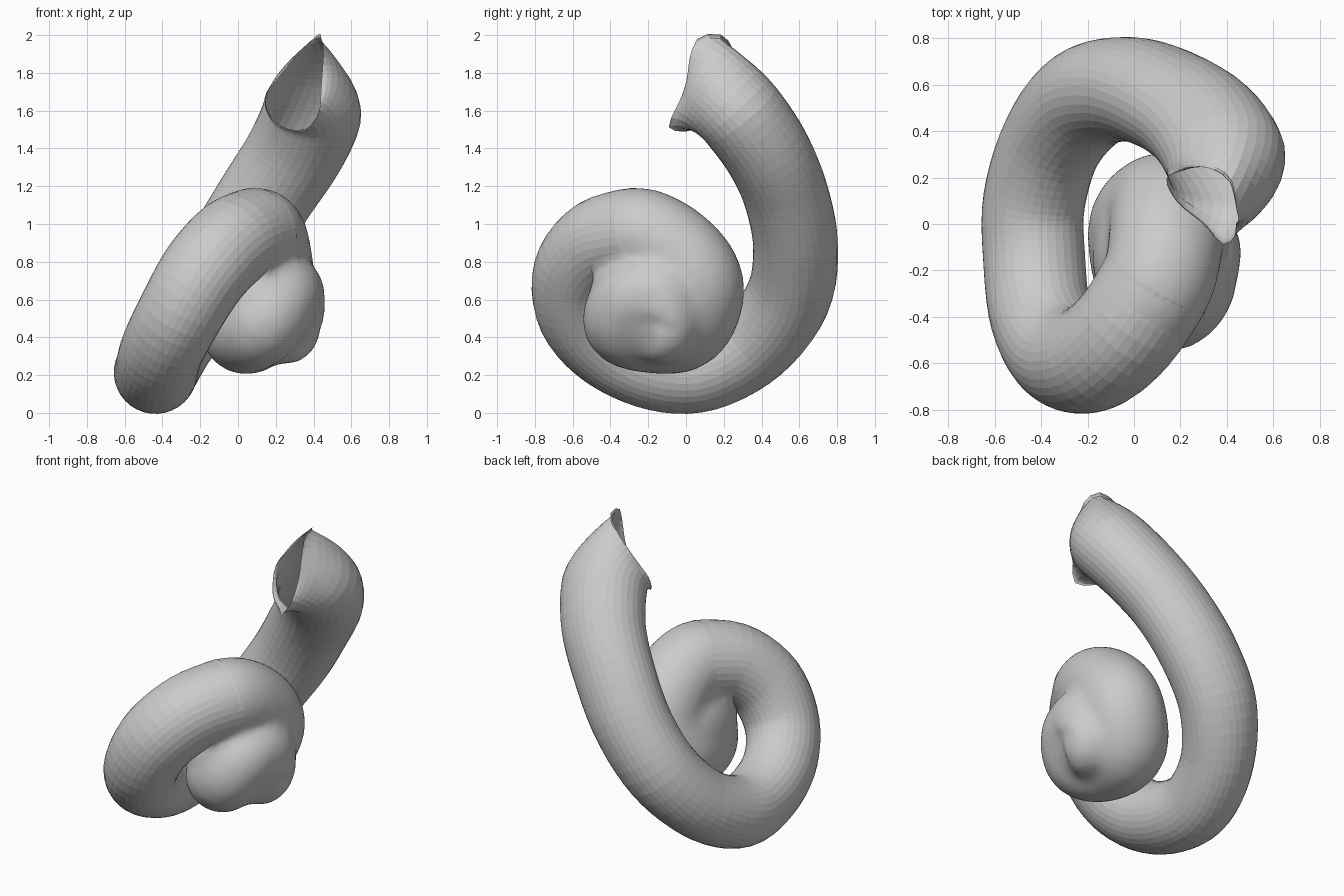
import bpy, bmesh, math
from mathutils import Vector, Matrix

if "Cube" in bpy.data.objects:
    bpy.data.objects.remove(bpy.data.objects["Cube"])

SIDES, STEPS = 36, 5

# Centre line from open mouth to curled tip: x, y, z, radius
PATH = [
    (0.32, 0.08, 1.74, .22), (0.38, 0.18, 1.69, .23), (0.39, 0.29, 1.58, .235),
    (0.30, 0.43, 1.38, .23), (0.15, 0.53, 1.15, .225), (-0.02, 0.58, 0.88, .225),
    (-0.20, 0.54, 0.61, .225), (-0.35, 0.36, 0.37, .22), (-0.43, 0.10, 0.23, .22),
    (-0.43, -0.15, 0.23, .22), (-0.40, -0.40, 0.34, .22), (-0.31, -0.56, 0.52, .225),
    (-0.18, -0.575, 0.74, .235), (-0.03, -0.45, 0.90, .24), (0.10, -0.25, 0.95, .245),
    (0.14, -0.05, 0.84, .25), (0.14, 0.05, 0.67, .26), (0.06, -0.02, 0.48, .26),
    (0.05, -0.20, 0.44, .23), (0.13, -0.33, 0.48, .22), (0.22, -0.28, 0.60, .21),
    (0.25, -0.14, 0.63, .21), (0.25, -0.13, 0.46, .21), (0.29, -0.22, 0.44, .15),
]

# Wavy mouth rim
RIM = [
    (0.14, 0.19, 1.66), (0.19, 0.09, 1.53), (0.30, 0.00, 1.49), (0.38, -0.09, 1.51),
    (0.43, -0.06, 1.60), (0.44, 0.00, 1.73), (0.45, 0.02, 1.88), (0.44, 0.07, 1.99),
    (0.42, 0.19, 2.00), (0.33, 0.25, 1.91), (0.21, 0.23, 1.77),
]


def spline(points, steps, closed=False):
    pts = [Vector(p) for p in points]
    n = len(pts)
    get = (lambda i: pts[i % n]) if closed else (lambda i: pts[max(0, min(n - 1, i))])
    out = []
    for i in range(n if closed else n - 1):
        a, b, c, d = (get(i + k) for k in (-1, 0, 1, 2))
        for s in range(steps):
            t = s / steps
            out.append(0.5 * (2 * b + (c - a) * t + (2 * a - 5 * b + 4 * c - d) * t * t
                              + (3 * b - a - 3 * c + d) * t ** 3))
    if not closed:
        out.append(pts[-1].copy())
    return out


def tube_rings(path):
    """Twist-free rings along a path, plus the frame of the first ring."""
    samples = spline(path, STEPS)
    centres = [Vector(s[:3]) for s in samples]
    rings, side, first = [], None, None
    for i, c in enumerate(centres):
        tan = (centres[min(i + 1, len(centres) - 1)] - centres[max(i - 1, 0)]).normalized()
        side = tan.orthogonal() if side is None else side
        side = (side - tan * side.dot(tan)).normalized()
        up = tan.cross(side)
        first = first or (side.copy(), up)
        rings.append([c + samples[i][3] * (math.cos(a) * side + math.sin(a) * up)
                      for a in (2 * math.pi * k / SIDES for k in range(SIDES))])
    return rings, first


def loft(name, rings, capped, extra=None):
    bm = bmesh.new()
    vs = [[bm.verts.new(p) for p in ring] for ring in rings]
    for r0, r1 in zip(vs, vs[1:]):
        for k in range(SIDES):
            n = (k + 1) % SIDES
            bm.faces.new((r0[k], r0[n], r1[n], r1[k]))
    if capped:
        bm.faces.new(vs[0][::-1])
        bm.faces.new(vs[-1])
    if extra:
        bmesh.ops.create_uvsphere(bm, u_segments=32, v_segments=20, radius=1, matrix=extra)
    me = bpy.data.meshes.new(name)
    bm.to_mesh(me)
    bm.free()
    ob = bpy.data.objects.new(name, me)
    bpy.context.collection.objects.link(ob)
    return ob


# Main tube, slightly wider across x along the rising back part
rings, (u, v) = tube_rings(PATH[:15])
for i, ring in enumerate(rings[:7 * STEPS]):
    widen = 0.16 * math.sin(math.pi * i / (7 * STEPS))
    cx = sum(p.x for p in ring) / SIDES
    for p in ring:
        p.x += (p.x - cx) * widen

# First rings blended into the mouth rim
rim = spline(RIM, 40, closed=True)
mid = sum(rim, Vector((0, 0, 0))) / len(rim)
rim_angles = [math.atan2((p - mid).dot(v), (p - mid).dot(u)) for p in rim]
blend = 2 * STEPS
for k in range(SIDES):
    a = 2 * math.pi * k / SIDES
    j = min(range(len(rim)), key=lambda m: 1 - math.cos(rim_angles[m] - a))
    for i in range(blend):
        rings[i][k] = rings[i][k].lerp(rim[j], (1 - i / blend) ** 1.6)
loft("coiled_tube", rings, False)

# Inner whorl: tight coil around a core, melted together
core = Matrix.Translation((0.12, -0.14, 0.58)) @ Matrix.Diagonal((0.30, 0.38, 0.34, 1))
tail_rings, _ = tube_rings(PATH[13:])
whorl = loft("inner_whorl", tail_rings, True, core)
remesh = whorl.modifiers.new("Melt", 'REMESH')
remesh.mode = 'VOXEL'
remesh.voxel_size = 0.025
remesh.use_smooth_shade = True
soften = whorl.modifiers.new("Soften", 'SMOOTH')
soften.factor = 0.5
soften.iterations = 14
